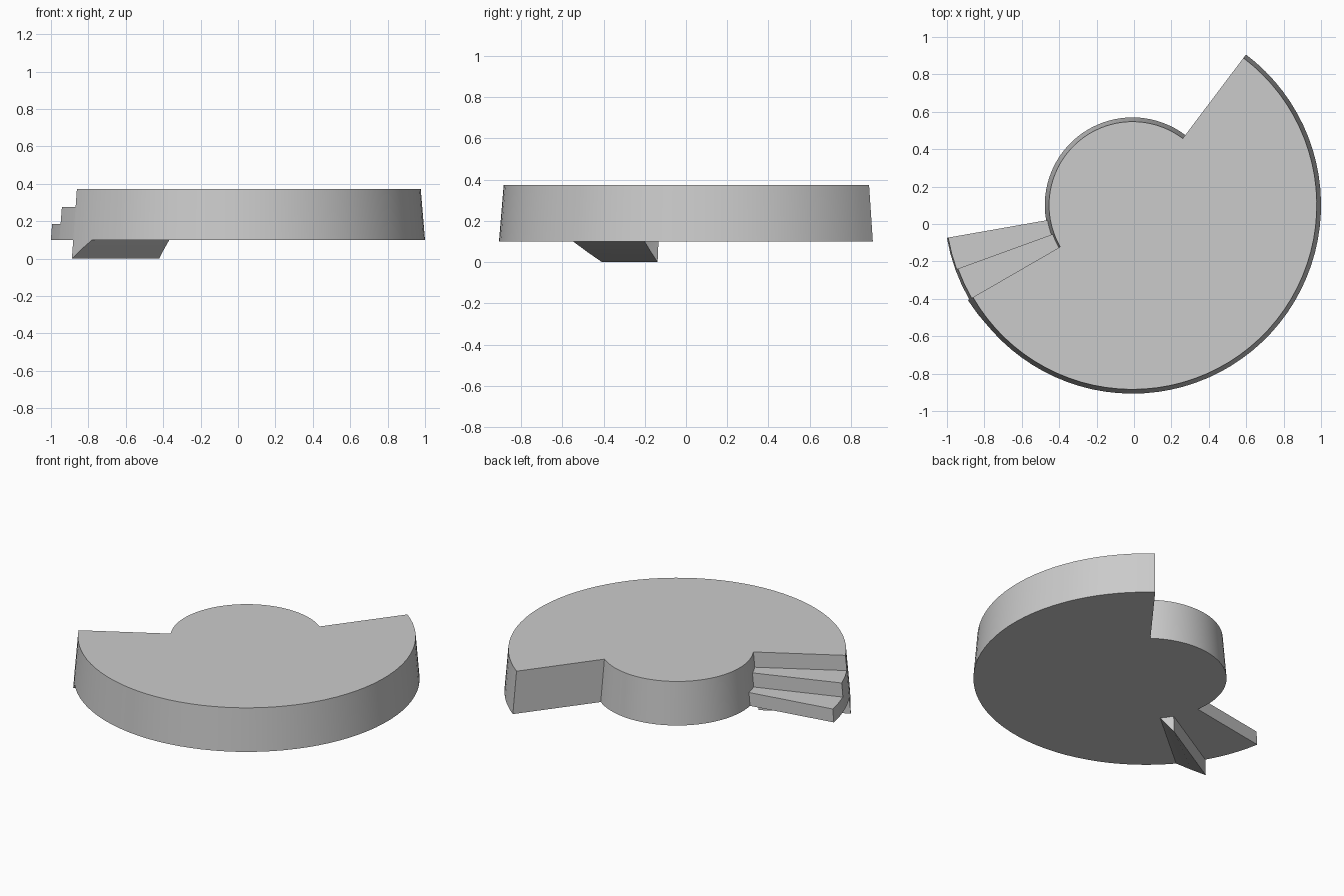
import bpy, bmesh
from math import sin, cos, radians

if "Cube" in bpy.data.objects:
    bpy.data.objects.remove(bpy.data.objects["Cube"])

CX, CY = -0.008, 0.101          # axis of the round platform
R_OUT, R_IN, DRAFT = 1.008, 0.469, 0.083
Z0, Z1, Z2, Z3 = 0.10, 0.185, 0.275, 0.373
END = 413                        # 53 degrees, one turn on


def point(r, a, z):
    # point on a drafted cylinder wall
    r -= DRAFT * (z - Z0)
    return (CX + r * cos(radians(a)), CY + r * sin(radians(a)), z)


def angles(a0, a1, step=4):
    n = max(1, round(abs(a1 - a0) / step))
    return [a0 + (a1 - a0) * i / n for i in range(n + 1)]


def arc(r, a0, a1, z):
    return [point(r, a, z) for a in angles(a0, a1)]


class Part:
    def __init__(self):
        self.bm = bmesh.new()

    def face(self, pts):
        self.bm.faces.new([self.bm.verts.new(p) for p in pts])

    def wall(self, r, a0, a1, z0, z1):
        lo, hi = arc(r, a0, a1, z0), arc(r, a0, a1, z1)
        for i in range(len(lo) - 1):
            self.face([lo[i], lo[i + 1], hi[i + 1], hi[i]])

    def riser(self, a, z0, z1):
        self.face([point(R_IN, a, z0), point(R_OUT, a, z0),
                   point(R_OUT, a, z1), point(R_IN, a, z1)])

    def finish(self, name):
        bm = self.bm
        bmesh.ops.remove_doubles(bm, verts=bm.verts, dist=1e-5)
        bmesh.ops.recalc_face_normals(bm, faces=bm.faces)
        me = bpy.data.meshes.new(name)
        bm.to_mesh(me)
        bm.free()
        ob = bpy.data.objects.new(name, me)
        bpy.context.collection.objects.link(ob)
        bpy.ops.object.select_all(action='DESELECT')
        ob.select_set(True)
        bpy.context.view_layer.objects.active = ob
        bpy.ops.object.shade_smooth_by_angle(angle=radians(25))
        return ob


# Platform with round hub and stair
p = Part()
p.face(arc(R_OUT, 190, 200, Z0) + arc(R_OUT, 200, 210, Z0)[1:]
       + arc(R_OUT, 210, END, Z0)[1:] + arc(R_IN, 53, 190, Z0))
p.face(arc(R_OUT, 210, END, Z3) + arc(R_IN, 53, 190, Z3)
       + arc(R_IN, 190, 200, Z3)[1:] + arc(R_IN, 200, 210, Z3)[1:])
p.wall(R_OUT, 210, END, Z0, Z3)
p.wall(R_IN, 53, 190, Z0, Z3)
p.riser(53, Z0, Z3)
for a, below, top in ((190, Z0, Z1), (200, Z1, Z2)):
    p.riser(a, below, top)
    p.wall(R_OUT, a, a + 10, Z0, top)
    p.wall(R_IN, a, a + 10, top, Z3)
    p.face(arc(R_OUT, a, a + 10, top) + arc(R_IN, a + 10, a, top))
p.riser(210, Z2, Z3)
p.finish("platform_with_stair")

# Wedge below the stair, sloping up to the underside
w = Part()
w.riser(210, 0, Z0)
w.face(arc(R_OUT, 210, 220, Z0) + arc(R_IN, 220, 210, Z0))
steps = [(a, Z0 * (a - 210) / 10) for a in angles(210, 220)]
for (a, za), (b, zb) in zip(steps, steps[1:]):
    w.face([point(R_IN, a, za), point(R_OUT, a, za),
            point(R_OUT, b, zb), point(R_IN, b, zb)])
    for r in (R_IN, R_OUT):
        pts = [point(r, a, za), point(r, b, zb), point(r, b, Z0), point(r, a, Z0)]
        w.face(pts if zb < Z0 - 1e-6 else [pts[0], pts[1], pts[3]])
w.finish("underside_wedge")
